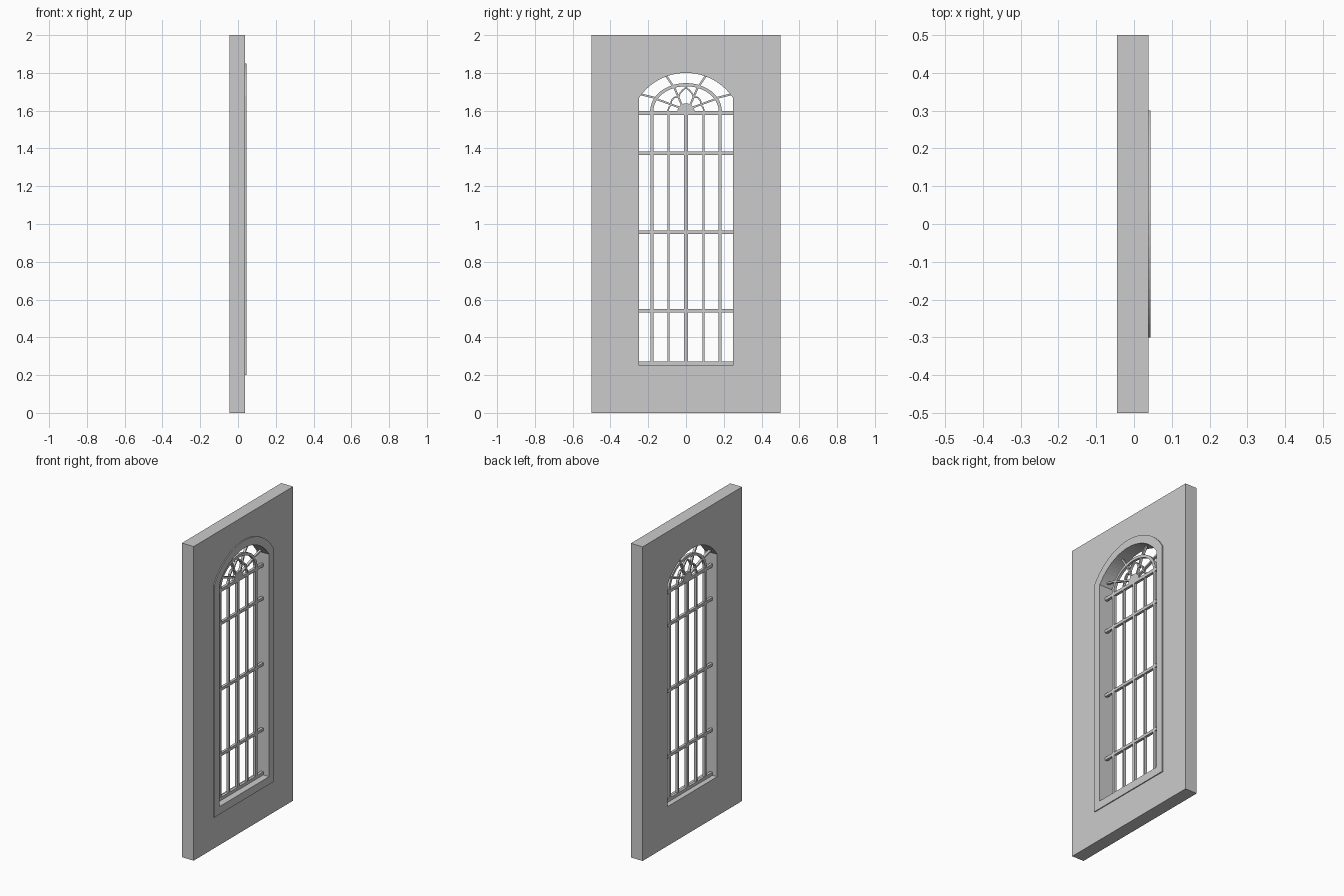
import bpy, bmesh
from math import sin, cos, pi, radians, asin, hypot
from mathutils import Matrix

if "Cube" in bpy.data.objects:
    bpy.data.objects.remove(bpy.data.objects["Cube"])

# Outlines are drawn in (y, z) and given thickness along x
TO_WORLD = Matrix(((0, 0, 1, 0), (1, 0, 0, 0), (0, 1, 0, 0), (0, 0, 0, 1)))
BACK, FACE, TRIM = -0.045, 0.038, 0.044
BAR_BACK, BAR_FRONT = -0.013, 0.004
SPRING = 1.597


def plate(name, loops, x0, x1):
    """Filled outline (later loops are holes) extruded from x0 to x1."""
    curve = bpy.data.curves.new(name, 'CURVE')
    curve.dimensions = '2D'
    curve.fill_mode = 'BOTH'
    curve.extrude = (x1 - x0) / 2
    for loop in loops:
        sp = curve.splines.new('POLY')
        sp.points.add(len(loop) - 1)
        for p, (y, z) in zip(sp.points, loop):
            p.co = (y, z, 0, 1)
        sp.use_cyclic_u = True
    temp = bpy.data.objects.new(name + "_curve", curve)
    bpy.context.collection.objects.link(temp)
    dg = bpy.context.evaluated_depsgraph_get()
    mesh = bpy.data.meshes.new_from_object(temp.evaluated_get(dg))
    bpy.data.objects.remove(temp)
    mesh.transform(Matrix.Translation(((x0 + x1) / 2, 0, 0)) @ TO_WORLD)
    bm = bmesh.new()
    bm.from_mesh(mesh)
    bmesh.ops.remove_doubles(bm, verts=bm.verts, dist=1e-5)
    bmesh.ops.recalc_face_normals(bm, faces=bm.faces)
    for f in bm.faces:
        f.smooth = False
    bm.to_mesh(mesh)
    bm.free()
    mesh.name = name
    obj = bpy.data.objects.new(name, mesh)
    bpy.context.collection.objects.link(obj)
    return obj


def rect(y0, y1, z0, z1):
    return [(y0, z0), (y1, z0), (y1, z1), (y0, z1)]


def arched(half, base, radius, n=24):
    """Window outline: straight sides under a segmental arch centred at z 1.5."""
    a = asin(half / radius)
    arc = [(radius * sin(a - 2 * a * i / n), 1.5 + radius * cos(a - 2 * a * i / n))
           for i in range(n + 1)]
    return [(-half, base), (half, base)] + arc


def glazing(name, y0, y1, z0, z1):
    return plate(name, [rect(y0, y1, z0, z1)], BAR_BACK, BAR_FRONT)


def strip(name, p, q, w):
    """Straight bar of width w between two points."""
    dy, dz = q[0] - p[0], q[1] - p[1]
    d = hypot(dy, dz)
    ny, nz = -dz / d * w / 2, dy / d * w / 2
    return plate(name, [[(p[0] + ny, p[1] + nz), (p[0] - ny, p[1] - nz),
                         (q[0] - ny, q[1] - nz), (q[0] + ny, q[1] + nz)]],
                 BAR_BACK + 0.001, BAR_FRONT - 0.001)


def oval(a, b, t):
    return (a * cos(t), SPRING + b * sin(t))


def half_ring(name, a, b, w, n=24):
    """Half-oval arch bar with outer radii a, b."""
    ts = [pi * i / n for i in range(n + 1)]
    loop = [oval(a, b, t) for t in ts] + [oval(a - w, b - w, t) for t in reversed(ts)]
    return plate(name, [loop], BAR_BACK, BAR_FRONT)


# Wall panel with arched opening, and raised surround on the +x face
opening = arched(0.25, 0.25, 0.30)
plate("wall_panel", [rect(-0.5, 0.5, 0, 2), opening], BACK, FACE)
plate("window_surround", [arched(0.30, 0.20, 0.35), opening], FACE, TRIM)

# Horizontal glazing bars
for i, (z, h) in enumerate([(0.261, 0.02), (0.54, 0.018), (0.956, 0.018),
                            (1.375, 0.018), (1.587, 0.02)]):
    glazing(f"cross_bar_{i}", -0.25, 0.25, z - h / 2, z + h / 2)

# Vertical glazing bars
for i, (y, w) in enumerate([(-0.18, 0.018), (-0.093, 0.011), (0, 0.019),
                            (0.093, 0.011), (0.18, 0.018)]):
    glazing(f"upright_bar_{i}", y - w / 2, y + w / 2, 0.26, 1.59)

# Fanlight: main arch and solid hub
half_ring("fan_arch", 0.19, 0.149, 0.017)
plate("fan_hub", [[oval(0.045, 0.042, pi * i / 12) for i in range(13)]], BAR_BACK, BAR_FRONT)

# Fanlight spokes and petal arcs, mirrored left and right
for side, s in (("left", -1), ("right", 1)):
    def m(p):
        return (s * p[0], p[1])
    for i, (p, q) in enumerate([((0.166, 1.668), (0.245, 1.688)),
                                ((0.068, 1.73), (0.104, 1.783)),
                                ((0.02, 1.625), (0.066, 1.732)),
                                ((0.03, 1.615), (0.158, 1.662))]):
        strip(f"fan_spoke_{side}_{i}", m(p), m(q), 0.01)
    petals = [[(0.096, 1.597), (0.09, 1.618), (0.076, 1.634)],
              [(0.08, 1.632), (0.078, 1.652), (0.062, 1.67), (0.04, 1.671)],
              [(0.04, 1.671), (0.033, 1.69), (0.018, 1.708), (0, 1.722)]]
    for i, path in enumerate(petals):
        for j in range(len(path) - 1):
            strip(f"fan_petal_{side}_{i}_{j}", m(path[j]), m(path[j + 1]), 0.008)
